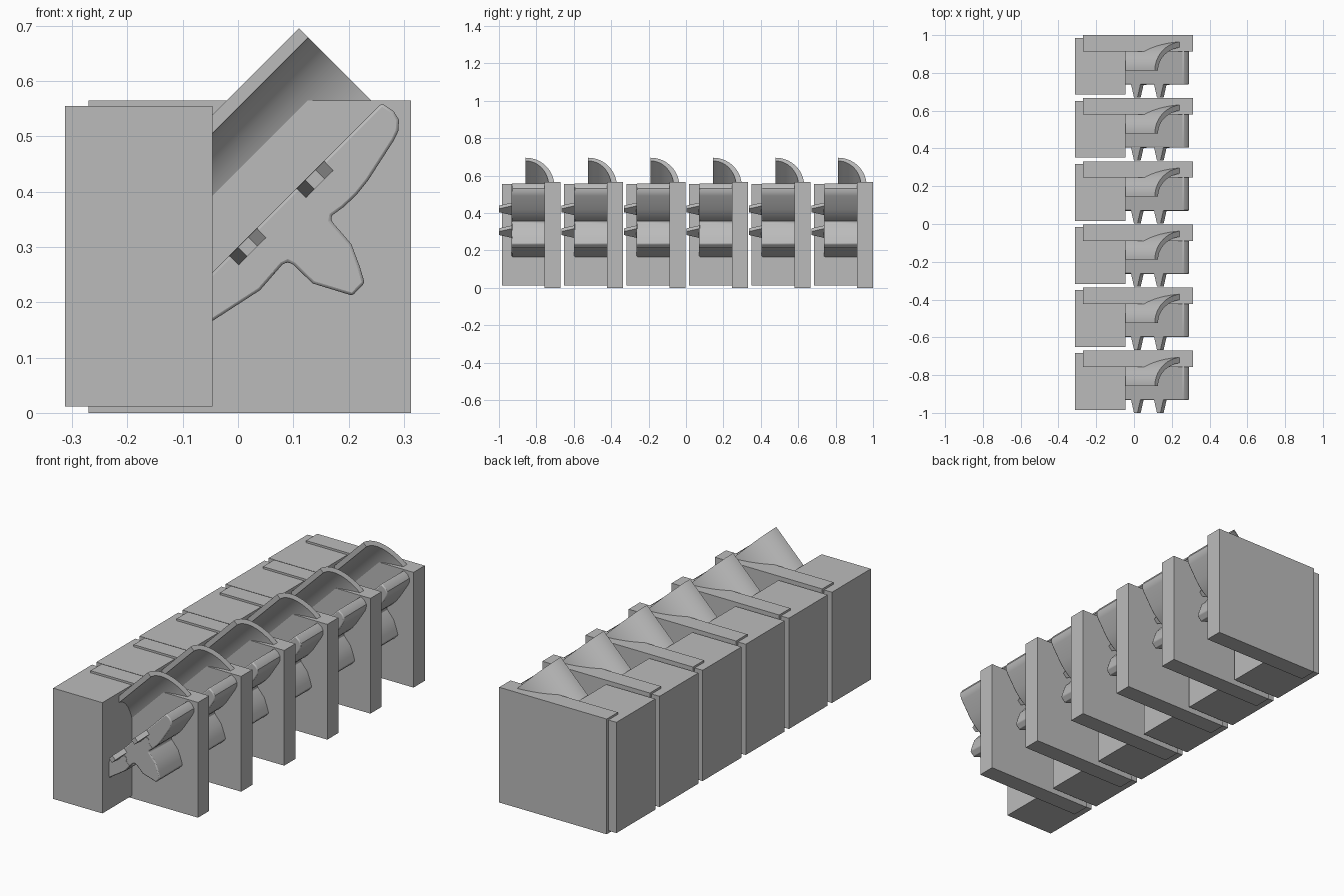
import bpy, bmesh, math
from mathutils import Vector

if "Cube" in bpy.data.objects:
    bpy.data.objects.remove(bpy.data.objects["Cube"])

R = math.sqrt(0.5)
COUNT, PITCH = 6, 0.334

grey = bpy.data.materials.new("mid grey")
grey.diffuse_color = (0.5, 0.5, 0.5, 1)
grey.use_nodes = True
grey.node_tree.nodes["Principled BSDF"].inputs["Base Color"].default_value = grey.diffuse_color


def slanted(d, n, y):
    """Point from distance along and across the 45 degree diagonal."""
    return Vector(((d - n) * R, y, (d + n) * R))


def loft(name, start, end, smooth=False, bevel=0):
    """Closed solid between two matching outlines."""
    bm = bmesh.new()
    a = [bm.verts.new(p) for p in start]
    b = [bm.verts.new(p) for p in end]
    bm.faces.new(a)
    bm.faces.new(b[::-1])
    for i in range(len(a)):
        j = (i + 1) % len(a)
        bm.faces.new((a[j], a[i], b[i], b[j]))
    bmesh.ops.recalc_face_normals(bm, faces=bm.faces)
    mesh = bpy.data.meshes.new(name)
    bm.to_mesh(mesh)
    bm.free()
    mesh.materials.append(grey)
    ob = bpy.data.objects.new(name, mesh)
    bpy.context.collection.objects.link(ob)
    if smooth:
        bpy.ops.object.select_all(action='DESELECT')
        ob.select_set(True)
        bpy.context.view_layer.objects.active = ob
        bpy.ops.object.shade_smooth_by_angle(angle=math.radians(30))
    if bevel:
        m = ob.modifiers.new("edge", 'BEVEL')
        m.width, m.segments, m.limit_method = bevel, 2, 'ANGLE'
        m.angle_limit = math.radians(50)
    return ob


def box(name, x0, x1, y0, y1, z0, z1):
    ring = [(x0, z0), (x1, z0), (x1, z1), (x0, z1)]
    return loft(name, [(x, y0, z) for x, z in ring], [(x, y1, z) for x, z in ring])


def bar(name, d0, d1, n0, n1, y0, y1, tip=None):
    """Diagonal bar; tip gives narrower limits along d at the y0 end."""
    t0, t1 = tip or (d0, d1)
    return loft(name,
                [slanted(d, n, y0) for d, n in ((t0, n0), (t1, n0), (t1, n1), (t0, n1))],
                [slanted(d, n, y1) for d, n in ((d0, n0), (d1, n0), (d1, n1), (d0, n1))])


# Back plate and side block
parts = [box("back_plate", -0.27, 0.313, -0.087, 0, 0, 0.565),
         box("side_block", -0.313, -0.046, -0.315, -0.014, 0.012, 0.555)]

# Curved guard: quarter ellipse section swept along the diagonal
STEPS = 16
angles = [math.pi / 2 * i / STEPS for i in range(STEPS + 1)]
section = [(0.2 + 0.214 * math.cos(a), -0.187 + 0.153 * math.sin(a)) for a in angles]
section += [(0.2 + 0.19 * math.cos(a), -0.187 + 0.123 * math.sin(a)) for a in reversed(angles)]
parts.append(loft("curved_guard",
                  [slanted(0.2, n, y) for n, y in section],
                  [slanted(0.57, n, y) for n, y in section], smooth=True))

# Arm with a pointed head and a flared lower lobe
outline = [(-0.09, 0.21), (0.26, 0.56), (0.281, 0.546), (0.291, 0.53), (0.29, 0.51),
           (0.282, 0.493), (0.235, 0.42), (0.215, 0.395), (0.192, 0.373), (0.17, 0.357),
           (0.168, 0.348), (0.205, 0.305), (0.22, 0.265), (0.229, 0.235), (0.207, 0.212),
           (0.135, 0.234), (0.1, 0.268), (0.09, 0.273), (0.08, 0.268), (0.04, 0.222),
           (-0.045, 0.167), (-0.09, 0.14)]
parts.append(loft("arm", [(x, -0.262, z) for x, z in outline],
                  [(x, -0.08, z) for x, z in outline], smooth=True, bevel=0.005))

# Tapered pegs, with a round pin and a short slit below each
for d in (0.225, 0.397):
    parts.append(bar("peg", d - 0.037, d + 0.037, 0.188, 0.212, -0.33, -0.255,
                     tip=(d - 0.013, d + 0.013)))
    ring = [(d + 0.014 * math.cos(i * math.pi / 12), 0.175 + 0.014 * math.sin(i * math.pi / 12))
            for i in range(24)]
    parts.append(loft("pin", [slanted(p, n, -0.264) for p, n in ring],
                      [slanted(p, n, -0.258) for p, n in ring], smooth=True))
    parts.append(bar("slit", d - 0.001, d + 0.001, 0.133, 0.162, -0.263, -0.258))

# Repeat the unit along the row
for ob in parts:
    for k in range(COUNT):
        item = ob if k == 0 else ob.copy()
        if k:
            bpy.context.collection.objects.link(item)
        item.location.y = 1 - PITCH * k
